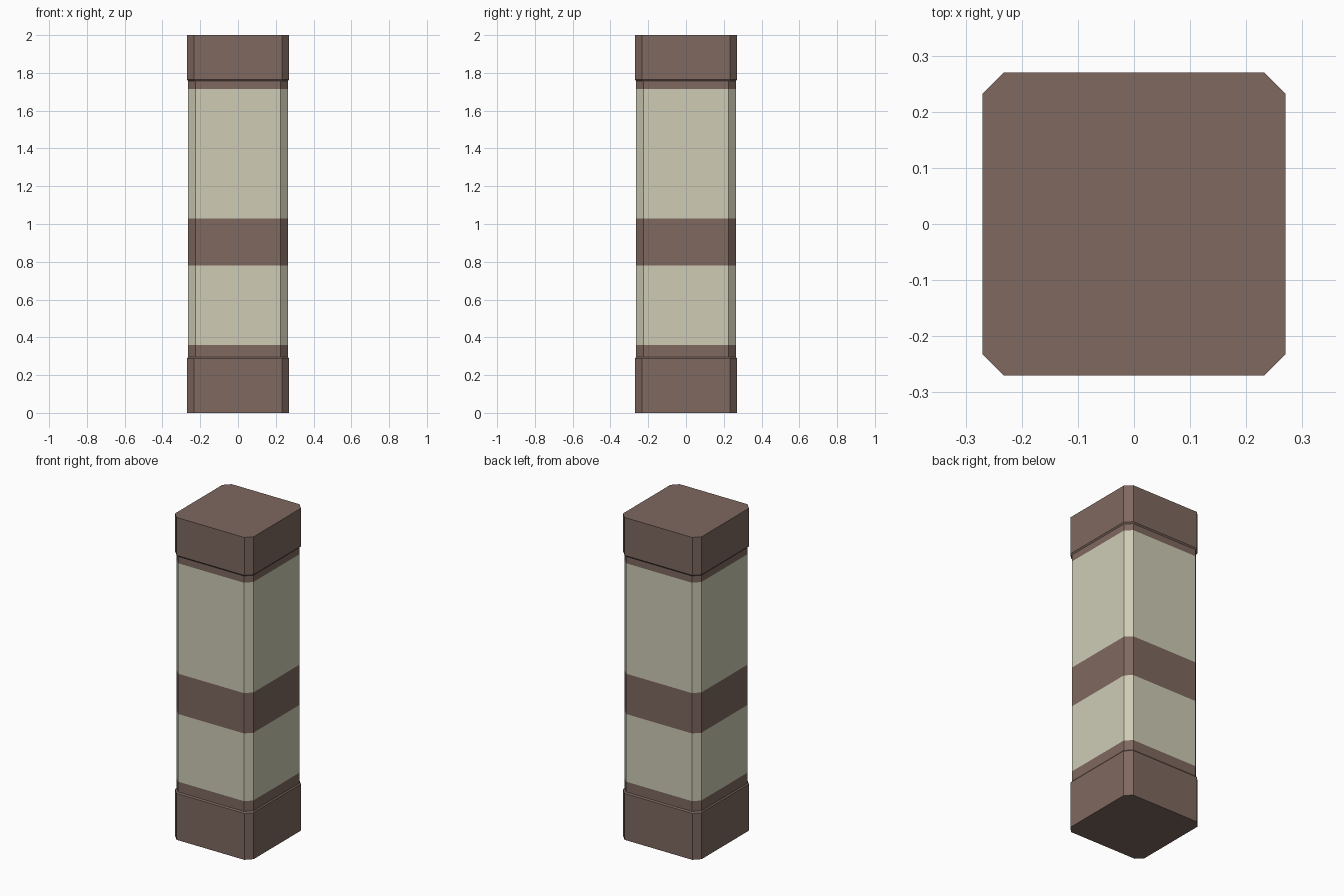
import bpy, bmesh

if "Cube" in bpy.data.objects:
    bpy.data.objects.remove(bpy.data.objects["Cube"])


def material(name, rgb):
    m = bpy.data.materials.new(name)
    m.diffuse_color = (*rgb, 1)
    m.use_nodes = True
    m.node_tree.nodes["Principled BSDF"].inputs["Base Color"].default_value = m.diffuse_color
    return m


brown = material("brown_trim", (0.21, 0.14, 0.115))
cream = material("cream_panel", (0.62, 0.60, 0.46))


def octagon(h, cut=0.038):
    k = h - cut
    return [(k, -h), (h, -k), (h, k), (k, h), (-k, h), (-h, k), (-h, -k), (-k, -h)]


def section(name, rings, mat, bottom=False, top=False):
    """Chamfered square section through (z, half width) rings; hidden ends stay open."""
    bm = bmesh.new()
    loops = [[bm.verts.new((x, y, z)) for x, y in octagon(h)] for z, h in rings]
    for a, b in zip(loops, loops[1:]):
        for i in range(8):
            j = (i + 1) % 8
            bm.faces.new((a[i], a[j], b[j], b[i]))
    if bottom:
        bm.faces.new(loops[0][::-1])
    if top:
        bm.faces.new(loops[-1])
    me = bpy.data.meshes.new(name)
    bm.to_mesh(me)
    bm.free()
    me.materials.append(mat)
    ob = bpy.data.objects.new(name, me)
    bpy.context.collection.objects.link(ob)


S, W = 0.264, 0.27  # half widths of the shaft and of the wider ends

# Base with a small sloped ledge
section("base", [(0, W), (0.288, W), (0.296, S), (0.36, S)], brown, bottom=True)
# Shaft panels and middle band
section("lower_panel", [(0.36, S), (0.78, S)], cream)
section("middle_band", [(0.78, S), (1.03, S)], brown)
section("upper_panel", [(1.03, S), (1.715, S)], cream)
# Cap with a matching ledge
section("cap", [(1.715, S), (1.757, S), (1.765, W), (2, W)], brown, top=True)
